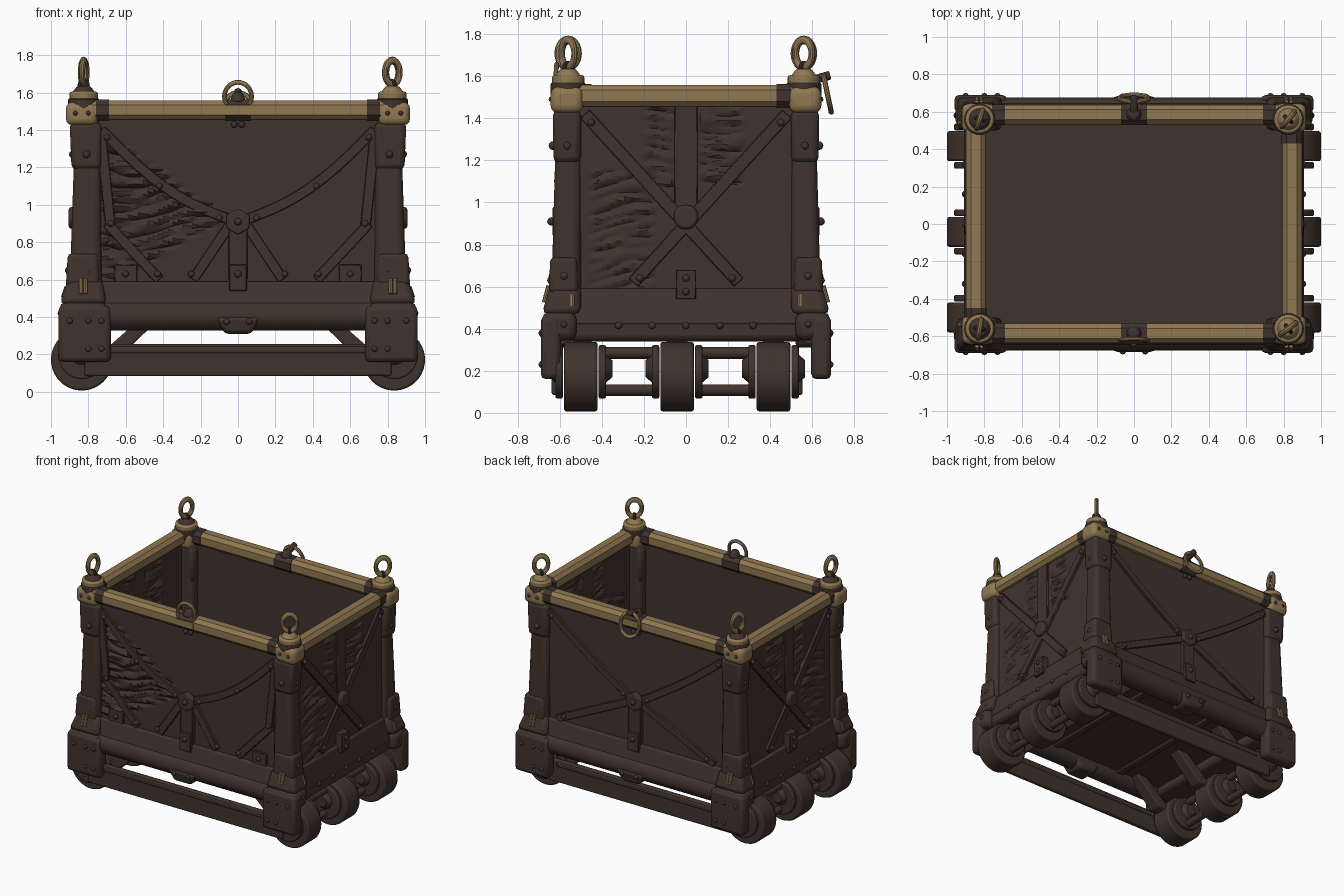
import bpy, bmesh
from math import sin, pi, radians
from mathutils import Vector, Matrix, noise

cube = bpy.data.objects.get("Cube")
if cube:
    bpy.data.objects.remove(cube)


def material(name, rgb):
    m = bpy.data.materials.new(name)
    m.use_nodes = True
    m.diffuse_color = (*rgb, 1)
    m.node_tree.nodes["Principled BSDF"].inputs["Base Color"].default_value = (*rgb, 1)
    return m


BROWN = material("dark brown iron", (0.051, 0.033, 0.026))
GOLD = material("worn tan paint", (0.28, 0.188, 0.083))
SIGNS = [(sx, sy) for sx in (-1, 1) for sy in (-1, 1)]
made = []


def make(name, bm, mat=BROWN, bevel=0.0, segments=2):
    bmesh.ops.recalc_face_normals(bm, faces=bm.faces)
    mesh = bpy.data.meshes.new(name)
    bm.to_mesh(mesh)
    bm.free()
    mesh.materials.append(mat)
    ob = bpy.data.objects.new(name, mesh)
    bpy.context.collection.objects.link(ob)
    if bevel:
        mod = ob.modifiers.new("Bevel", "BEVEL")
        mod.width, mod.segments, mod.limit_method = bevel, segments, "ANGLE"
    made.append(ob)
    return ob


def loft(name, loops, *style):
    """Closed skin over a list of cross-sections."""
    bm = bmesh.new()
    loops = [[bm.verts.new(p) for p in loop] for loop in loops]
    for a, b in zip(loops, loops[1:]):
        for k in range(len(a)):
            n = (k + 1) % len(a)
            bm.faces.new((a[k], a[n], b[n], b[k]))
    bm.faces.new(loops[0])
    bm.faces.new(loops[-1])
    return make(name, bm, *style)


def frustum(name, low, high, mat=BROWN, bevel=0.01, segments=2):
    """Box between two rectangles, each (x0, x1, y0, y1, z)."""
    return loft(name, [[(r[i], r[j], r[4]) for i, j in ((0, 2), (1, 2), (1, 3), (0, 3))]
                       for r in (low, high)], mat, bevel, segments)


def box(name, x0, x1, y0, y1, z0, z1, *style):
    return frustum(name, (x0, x1, y0, y1, z0), (x0, x1, y0, y1, z1), *style)


def cyl(name, a, b, r, mat=BROWN, bevel=0.0, sides=24, r2=None):
    a, b = Vector(a), Vector(b)
    bm = bmesh.new()
    turn = (b - a).to_track_quat("Z", "Y").to_matrix().to_4x4()
    bmesh.ops.create_cone(bm, cap_ends=True, segments=sides, radius1=r,
                          radius2=r if r2 is None else r2, depth=(b - a).length,
                          matrix=Matrix.Translation((a + b) / 2) @ turn)
    return make(name, bm, mat, bevel)


def ring(name, at, major, minor, rot, stretch=1.0, mat=GOLD):
    bpy.ops.mesh.primitive_torus_add(major_segments=32, minor_segments=10, location=at, rotation=rot,
                                     major_radius=major, minor_radius=minor)
    ob = bpy.context.object
    ob.name, ob.scale.y = name, stretch
    ob.data.materials.append(mat)
    made.append(ob)


def rail(name, along_x, across, start, end, mat=GOLD, grow=0.0):
    """Top rail piece with a chamfered section."""
    h, c = 0.052 + grow, 0.027
    section = [(c, -h), (h, -c), (h, c), (c, h), (-c, h), (-h, c), (-h, -c), (-c, -h)]
    loft(name, [[(t, across + p, 1.507 + q) if along_x else (across + p, t, 1.507 + q)
                 for p, q in section] for t in (start, end)], mat)


# Side mapping: u runs along the wall, out is the distance in front of it
def on(side, u, z, out=0.0):
    return Vector({"front": (u, -0.59 - out, z), "back": (u, 0.59 + out, z),
                   "left": (0.855 + out, u, z), "right": (-0.855 - out, u, z)}[side])


def strap(name, side, pts, width=0.055, thick=0.02):
    pts = [Vector(p) for p in pts]
    loops = []
    for i, p in enumerate(pts):
        d = (pts[min(i + 1, len(pts) - 1)] - pts[max(i - 1, 0)]).normalized()
        n = Vector((-d.y, d.x)) * width / 2
        loops.append([on(side, *(p + s * n), o)
                      for s, o in ((-1, -0.015), (1, -0.015), (1, thick), (-1, thick))])
    loft(name, loops, BROWN, 0.004, 1)


def bolts(name, side, spots, out=0.02, r=0.018):
    bm = bmesh.new()
    for u, z in spots:
        bmesh.ops.create_icosphere(bm, subdivisions=2, radius=r,
                                   matrix=Matrix.Translation(on(side, u, z, out)))
    make(name, bm)


def curve(a, b, sag):
    """Sagging path from a to b."""
    return [(a[0] + (b[0] - a[0]) * t, a[1] + (b[1] - a[1]) * t - sag * sin(pi * t))
            for t in [k / 10 for k in range(11)]]


# Walls, with torn and rippled hide in places
def front_ripple(u, z):
    return 0.035 * (u > -0.74 and z < 1.4 - 0.7 * (u + 0.73) and z > 0.62 + 0.55 * (u + 0.62))


def side_ripple(u, z):
    if z > 1.08 and (-0.2 < u < -0.06 or 0.06 < u < 0.26):
        return 0.025
    return 0.022 * (-0.45 < u < -0.15 and z < 1.15)


def wall(side, half, ripple):
    bm = bmesh.new()
    cols, rows = 60, 90
    grid = []
    for i in range(cols + 1):
        grid.append([])
        for j in range(rows + 1):
            u, z = half * (2 * i / cols - 1), 0.45 + 1.03 * j / rows
            out = ripple(u, z) * noise.noise(Vector((u * 7, z * 34 + 1.5 * sin(u * 8), 0)))
            grid[-1].append(bm.verts.new(on(side, u, z, out - 0.015)))
    for a, b in zip(grid, grid[1:]):
        for j in range(rows):
            bm.faces.new((a[j], b[j], b[j + 1], a[j + 1]))
    solid = make(side + "_wall", bm).modifiers.new("Thickness", "SOLIDIFY")
    solid.thickness, solid.offset = 0.03, 0


wall("front", 0.8, front_ripple)
wall("left", 0.55, side_ripple)
wall("right", 0.55, side_ripple)
box("back_wall", -0.8, 0.8, 0.56, 0.59, 0.45, 1.48, BROWN, 0)

# Floor, skirt and base beams
box("floor", -0.86, 0.86, -0.6, 0.6, 0.4, 0.5)
for s, side in ((-1, "front"), (1, "back")):
    frustum(side + "_skirt", (-0.8, 0.8, s * 0.56, s * 0.65, 0.45), (-0.8, 0.8, s * 0.56, s * 0.615, 0.59))
    cyl(side + "_beam", (-0.75, s * 0.595, 0.41), (0.75, s * 0.595, 0.41), 0.082)
    frustum(side + "_beam_clamp", (-0.07, 0.07, s * 0.52, s * 0.67, 0.31),
            (-0.12, 0.12, s * 0.52, s * 0.688, 0.4), BROWN, 0.02)
    bolts(side + "_clamp_bolts", side, [(-0.06, 0.375), (0.06, 0.375)], 0.09)
for s, side in ((1, "left"), (-1, "right")):
    box(side + "_beam", s * 0.66, s * 0.905, -0.56, 0.56, 0.34, 0.46, BROWN, 0.03)
    frustum(side + "_skirt", (s * 0.8, s * 0.91, -0.56, 0.56, 0.42), (s * 0.8, s * 0.875, -0.56, 0.56, 0.59))
    bolts(side + "_beam_bolts", side, [(k * 0.16, 0.415) for k in range(-2, 3)], 0.048)
for x in (-0.3, 0.3):
    box("underside_rib", x - 0.03, x + 0.03, -0.55, 0.55, 0.385, 0.41)

# Corner feet, posts, caps and lifting rings
ANGLES = {(-1, -1): 80, (1, -1): 38, (-1, 1): 72, (1, 1): 50}
for sx, sy in SIGNS:
    X = lambda *v: [sx * k for k in v]
    Y = lambda *v: [sy * k for k in v]
    box("corner_foot", *X(0.7, 0.955), *Y(0.52, 0.685), 0.345, 0.48, BROWN, 0.035)
    box("corner_foot_plate", *X(0.68, 0.96), *Y(0.595, 0.69), 0.16, 0.46, BROWN, 0.025)
    frustum("corner_shoulder", (*X(0.7, 0.955), *Y(0.5, 0.685), 0.47),
            (*X(0.73, 0.905), *Y(0.5, 0.645), 0.61), BROWN, 0.03)
    frustum("post", (*X(0.73, 0.9), *Y(0.5, 0.64), 0.55), (*X(0.735, 0.87), *Y(0.5, 0.615), 1.46), BROWN, 0.035, 3)
    frustum("upper_post_bracket", (*X(0.73, 0.89), *Y(0.5, 0.63), 1.19),
            (*X(0.73, 0.9), *Y(0.5, 0.632), 1.44), BROWN, 0.025)
    frustum("lower_post_bracket", (*X(0.74, 0.92), *Y(0.51, 0.652), 0.57),
            (*X(0.75, 0.91), *Y(0.52, 0.645), 0.74), BROWN, 0.02)
    box("corner_cap", *X(0.75, 0.92), *Y(0.49, 0.643), 1.425, 1.55, GOLD, 0.035, 3)
    cx, cy = sx * 0.825, sy * 0.56
    cyl("cap_band", (cx, cy, 1.5), (cx, cy, 1.568), 0.083, BROWN, 0.006)
    cyl("cap_collar", (cx, cy, 1.5), (cx, cy, 1.605), 0.077, GOLD, 0.012)
    cyl("cap_cone", (cx, cy, 1.6), (cx, cy, 1.635), 0.062, GOLD if sx > 0 else BROWN, 0.008, 16, 0.035)
    ring("lifting_ring", (cx, cy, 1.708), 0.05, 0.016, (pi / 2, 0, radians(ANGLES[sx, sy])), 1.28)
    ring("ring_eye", (cx, cy, 1.64), 0.022, 0.011, (pi / 2, 0, radians(ANGLES[sx, sy] + 90)), 1.0, BROWN)
    # Tan locking pins
    for px in (0.815, 0.84):
        cyl("front_pin", (sx * px, sy * 0.674, 0.525), (sx * px, sy * 0.652, 0.605), 0.011, GOLD, 0, 8)
    cyl("side_pin", (sx * 0.935, sy * 0.54, 0.505), (sx * 0.917, sy * 0.54, 0.56), 0.012, GOLD, 0, 8)
    # Bolts on this corner
    face, flank = ("front" if sy < 0 else "back"), ("left" if sx > 0 else "right")
    bolts("foot_bolts", face, [(sx * u, z) for u, z in
                               ((0.73, 0.38), (0.8, 0.38), (0.9, 0.38), (0.73, 0.23), (0.8, 0.23))], 0.093)
    bolts("post_bolts", face, [(sx * 0.81, 1.27), (sx * 0.8, 0.65)], 0.042, 0.021)
    bolts("cap_bolts", face, [(sx * 0.8, 1.49), (sx * 0.87, 1.49)], 0.05, 0.013)
    bolts("flank_bolts", flank, [(sy * 0.565, 1.27)], 0.028, 0.021)
    bolts("low_flank_bolts", flank, [(sy * 0.58, 0.65)], 0.05, 0.021)
    bolts("foot_flank_bolts", flank, [(sy * 0.58, 0.42)], 0.092, 0.018)

# Top rails with bare worn bands
for s in (-1, 1):
    rail("long_rail", True, s * 0.585, -0.8, 0.8)
    rail("side_rail", False, s * 0.845, -0.52, 0.52)
    rail("worn_band", True, s * 0.583, -0.07, 0.07, BROWN, 0.003)
    box("clean_outer_rail", -0.072, 0.072, s * 0.6, s * 0.641, 1.48, 1.53, GOLD, 0)
    for e in (-1, 1):
        rail("worn_end_band", True, s * 0.583, e * 0.69, e * 0.76, BROWN, 0.003)
    cyl("ring_stud", (0, s * 0.585, 1.55), (0, s * 0.585, 1.6), 0.045, BROWN, 0.01, 12, 0.025)
rail("worn_side_band", False, 0.843, 0.43, 0.5, BROWN, 0.004)
rail("worn_side_band", False, -0.843, -0.5, -0.45, BROWN, 0.004)
ring("front_rail_ring", (0, -0.62, 1.578), 0.073, 0.012, (radians(86), 0, 0), 1.06)
ring("back_rail_ring", (0, 0.672, 1.515), 0.078, 0.013, (radians(102), 0, 0), 1.1)
cyl("back_ring_hook", (0, 0.6, 1.58), (0, 0.685, 1.605), 0.022, BROWN, 0.006, 12)

# Straps and lugs on the long walls
DETAILS = (("front", 0.07, ((0.04, 0.9, 0.24, 0.6), (0.7, 0.9, 0.42, 0.6)),
            ((0.7, 1.36), (0.42, 1.1), (0.1, 0.93), (0.68, 0.9), (0.43, 0.63), (0.25, 0.63), (0.6, 0.63))),
           ("back", 0.02, ((0.03, 0.9, 0.66, 0.6),), ((0.7, 1.37), (0.1, 0.94), (0.6, 0.63))))
for side, sag, lower, spots in DETAILS:
    for s in (-1, 1):
        strap(side + "_upper_strap", side, curve((s * 0.73, 1.4), (s * 0.04, 0.92), sag))
        for u0, z0, u1, z1 in lower:
            strap(side + "_lower_strap", side, [(s * u0, z0), (s * u1, z1)])
        bolts(side + "_strap_bolts", side, [(s * u, z) for u, z in spots])
    bolts(side + "_rail_studs", side, [(-0.02, 1.43), (0.02, 1.43)], 0.01)
    cyl(side + "_center_lug", on(side, 0, 0.91), on(side, 0, 0.91, 0.045), 0.07, BROWN, 0.008, 6)
    strap(side + "_center_tongue", side, [(0, 0.9), (0, 0.6)], 0.1, 0.03)
    strap(side + "_center_foot", side, [(0, 0.54), (0, 0.68)], 0.095, 0.05)
    bolts(side + "_lug_bolts", side, [(0, 0.91), (0, 0.63)], 0.05, 0.02)
for s in (-1, 1):
    strap("front_edge_strap", "front", [(s * 0.735, 1.4), (s * 0.68, 0.87)])
    strap("front_edge_tab", "front", [(s * 0.6, 0.58), (s * 0.6, 0.68)], 0.12, 0.018)

# Crossed straps on the short walls
for side in ("left", "right"):
    for s in (-1, 1):
        strap(side + "_cross_strap", side, [(s * 0.48, 1.42), (-s * 0.25, 0.62)], 0.06)
    strap(side + "_upright_strap", side, [(0, 0.95), (0, 1.46)], 0.11, 0.015)
    cyl(side + "_center_disc", on(side, 0, 0.93), on(side, 0, 0.93, 0.05), 0.06, BROWN, 0.015, 12)
    strap(side + "_bottom_tab", side, [(0, 0.54), (0, 0.68)], 0.095, 0.05)
    bolts(side + "_cross_bolts", side, [(-0.45, 1.38), (0.45, 1.38), (-0.22, 0.64), (0.22, 0.64)])
    bolts(side + "_tab_bolts", side, [(0, 0.575), (0, 0.64)], 0.048)

# Wheels, flanges, hangers and struts
for s in (-1, 1):
    x = s * 0.835
    for y in (-0.5, -0.042, 0.416):
        cyl("wheel", (x, y - 0.08, 0.172), (x, y + 0.08, 0.172), 0.165, BROWN, 0.012, 40)
        frustum("wheel_strut", (s * 0.62, s * 0.74, y - 0.05, y + 0.05, 0.2),
                (s * 0.4, s * 0.5, y - 0.05, y + 0.05, 0.41))
        for d in (-1, 1):
            cyl("wheel_flange", (x, y + d * 0.085, 0.195), (x, y + d * 0.12, 0.195), 0.127, BROWN, 0.008)
            cyl("hub", (x, y + d * 0.115, 0.21), (x, y + d * 0.15, 0.21), 0.07, BROWN, 0, 16, 0.04)
    for y in (-0.271, 0.187):
        for z in (0.108, 0.285):
            cyl("flange_bar", (x, y - 0.12, z), (x, y + 0.12, z), 0.028, BROWN, 0, 12)

# Long lower rails joining the wheel rows
for y in (-0.62, 0.536):
    box("lower_rail", -0.82, 0.82, y - 0.018, y + 0.018, 0.085, 0.255)
    box("lower_rail_rib", -0.7, 0.7, y - 0.024, y + 0.024, 0.205, 0.245)

# Smooth shading with sharp edges kept
bpy.ops.object.select_all(action="DESELECT")
for ob in made:
    ob.select_set(True)
bpy.context.view_layer.objects.active = made[0]
bpy.ops.object.shade_smooth_by_angle(angle=radians(35))
